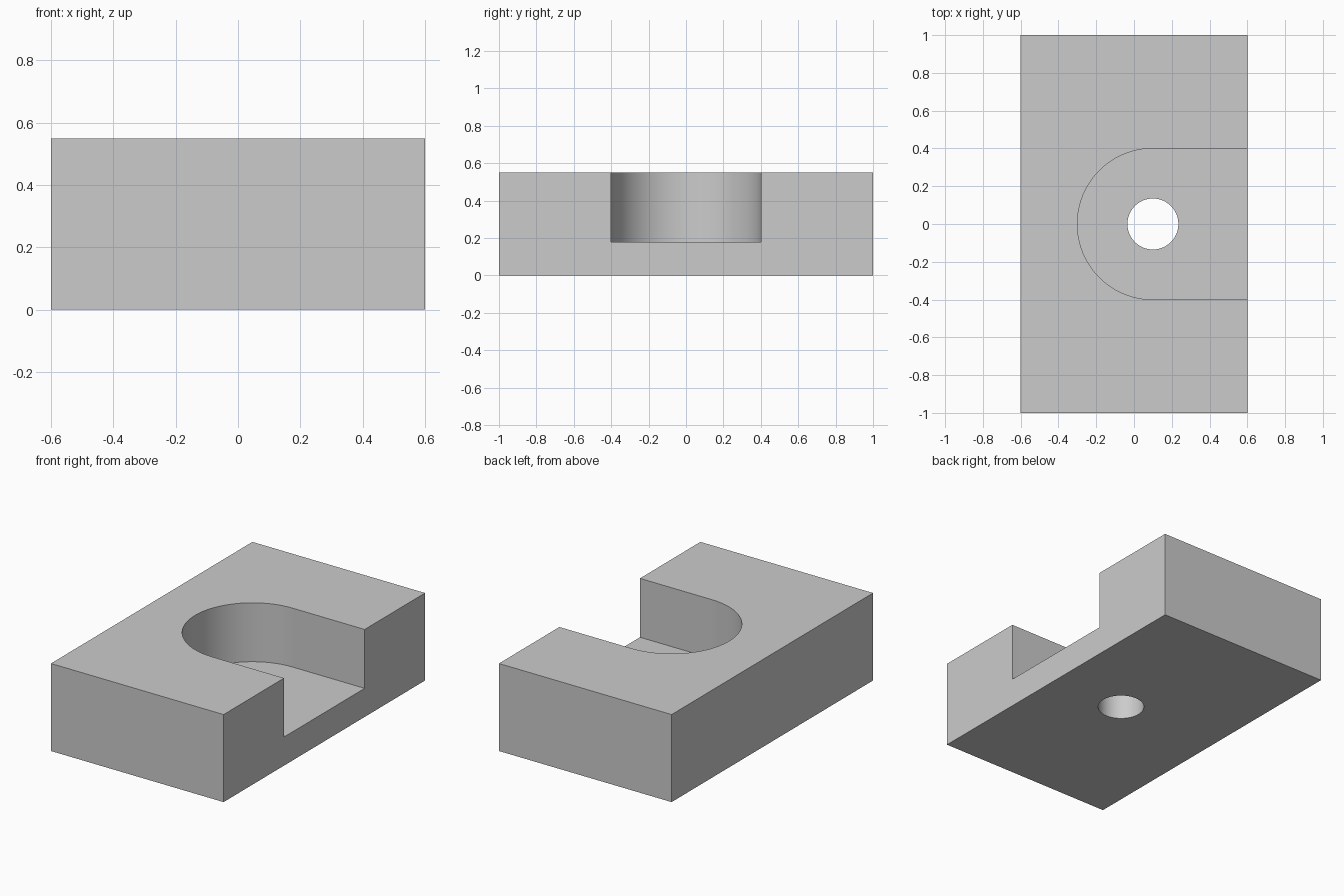
import bpy
import math

if "Cube" in bpy.data.objects:
    bpy.data.objects.remove(bpy.data.objects["Cube"], do_unlink=True)

HEIGHT, FLOOR = 0.55, 0.18
CENTRE_X = 0.1

grey = bpy.data.materials.new("plain_grey")
grey.use_nodes = True
colour = (0.6, 0.6, 0.6, 1)
grey.diffuse_color = colour
for node in grey.node_tree.nodes:
    if node.type == "BSDF_PRINCIPLED":
        node.inputs["Base Color"].default_value = colour


def prism(name, outline, bottom, top):
    """Extrude a counter-clockwise outline between two heights."""
    n = len(outline)
    verts = [(x, y, z) for z in (bottom, top) for x, y in outline]
    faces = [list(reversed(range(n))), list(range(n, 2 * n))]
    faces += [(i, (i + 1) % n, n + (i + 1) % n, n + i) for i in range(n)]
    mesh = bpy.data.meshes.new(name)
    mesh.from_pydata(verts, [], faces)
    mesh.materials.append(grey)
    obj = bpy.data.objects.new(name, mesh)
    bpy.context.collection.objects.link(obj)
    return obj


def arc(radius, start, end, steps):
    angles = [math.radians(start + (end - start) * i / steps) for i in range(steps + 1)]
    return [(CENTRE_X + radius * math.cos(a), radius * math.sin(a)) for a in angles]


# Solid block
block = prism("block", [(-0.6, -1), (0.6, -1), (0.6, 1), (-0.6, 1)], 0, HEIGHT)

# Round-ended slot open to the left side, and the hole through its floor
slot = prism("slot_cutter", arc(0.4, 90, 270, 48) + [(0.8, -0.4), (0.8, 0.4)], FLOOR, 0.8)
hole = prism("hole_cutter", arc(0.135, 0, 360, 48)[:-1], -0.2, 0.4)

bpy.ops.object.select_all(action="DESELECT")
block.select_set(True)
bpy.context.view_layer.objects.active = block
for cutter in (slot, hole):
    cutter.hide_render = True
    mod = block.modifiers.new("cut", "BOOLEAN")
    mod.operation = "DIFFERENCE"
    mod.solver = "EXACT"
    mod.object = cutter
    bpy.ops.object.modifier_apply(modifier=mod.name)
    bpy.data.objects.remove(cutter, do_unlink=True)

# Smooth the curved walls, keep the corners crisp
bpy.ops.object.shade_smooth_by_angle(angle=math.radians(30))
